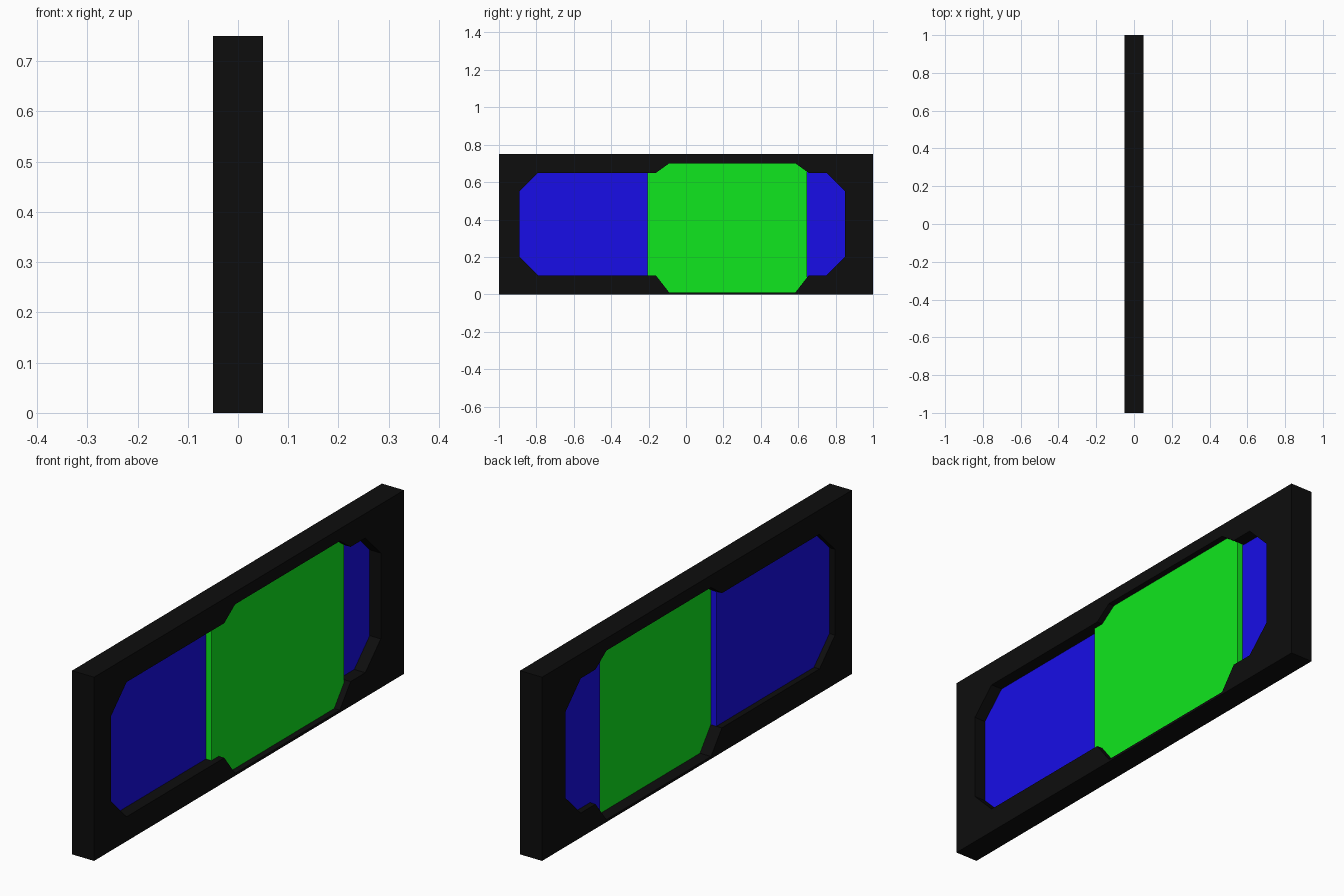
import bpy
import bmesh

if "Cube" in bpy.data.objects:
    bpy.data.objects.remove(bpy.data.objects["Cube"])


def material(name, rgb):
    mat = bpy.data.materials.new(name)
    mat.diffuse_color = (*rgb, 1.0)
    mat.use_nodes = True
    mat.node_tree.nodes["Principled BSDF"].inputs["Base Color"].default_value = mat.diffuse_color
    return mat


black = material("black", (0.004, 0.004, 0.004))
blue = material("blue", (0.009, 0.004, 0.8))
green = material("green", (0.005, 0.8, 0.013))


def plate(name, loops, x0, x1, mat):
    """Flat plate from outlines in (y, z), extruded from x0 to x1; inner loops are holes."""
    bm = bmesh.new()
    for loop in loops:
        verts = [bm.verts.new((x0, y, z)) for y, z in loop]
        for a, b in zip(verts, verts[1:] + verts[:1]):
            bm.edges.new((a, b))
    bmesh.ops.triangle_fill(bm, use_beauty=True, use_dissolve=False, edges=bm.edges[:])
    ext = bmesh.ops.extrude_face_region(bm, geom=bm.faces[:], use_keep_orig=True)
    moved = [v for v in ext["geom"] if isinstance(v, bmesh.types.BMVert)]
    bmesh.ops.translate(bm, verts=moved, vec=(x1 - x0, 0, 0))
    bmesh.ops.recalc_face_normals(bm, faces=bm.faces[:])
    mesh = bpy.data.meshes.new(name)
    bm.to_mesh(mesh)
    bm.free()
    mesh.materials.append(mat)
    obj = bpy.data.objects.new(name, mesh)
    bpy.context.collection.objects.link(obj)
    return obj


def rect(y0, y1, z0, z1):
    return [(y0, z0), (y1, z0), (y1, z1), (y0, z1)]


# Frame: slab with a chamfered opening that widens around the middle panel
opening = [
    (-0.89, 0.20), (-0.79, 0.10), (-0.16, 0.10), (-0.09, 0.01),
    (0.585, 0.01), (0.655, 0.10), (0.75, 0.10), (0.85, 0.20),
    (0.85, 0.55), (0.75, 0.65), (0.655, 0.65), (0.585, 0.70),
    (-0.09, 0.70), (-0.16, 0.65), (-0.79, 0.65), (-0.89, 0.55),
]
plate("frame", [rect(-1, 1, 0, 0.75), opening], -0.05, 0.05, black)

# Panels: two blue ones behind, one green one overlapping them in front
for name, y0, y1 in (("long_side_panel", -0.91, -0.16), ("short_side_panel", 0.59, 0.87)):
    plate(name, [rect(y0, y1, 0.005, 0.72)], -0.025, 0.0, blue)
plate("middle_panel", [rect(-0.207, 0.648, 0.005, 0.72)], 0.0, 0.025, green)
